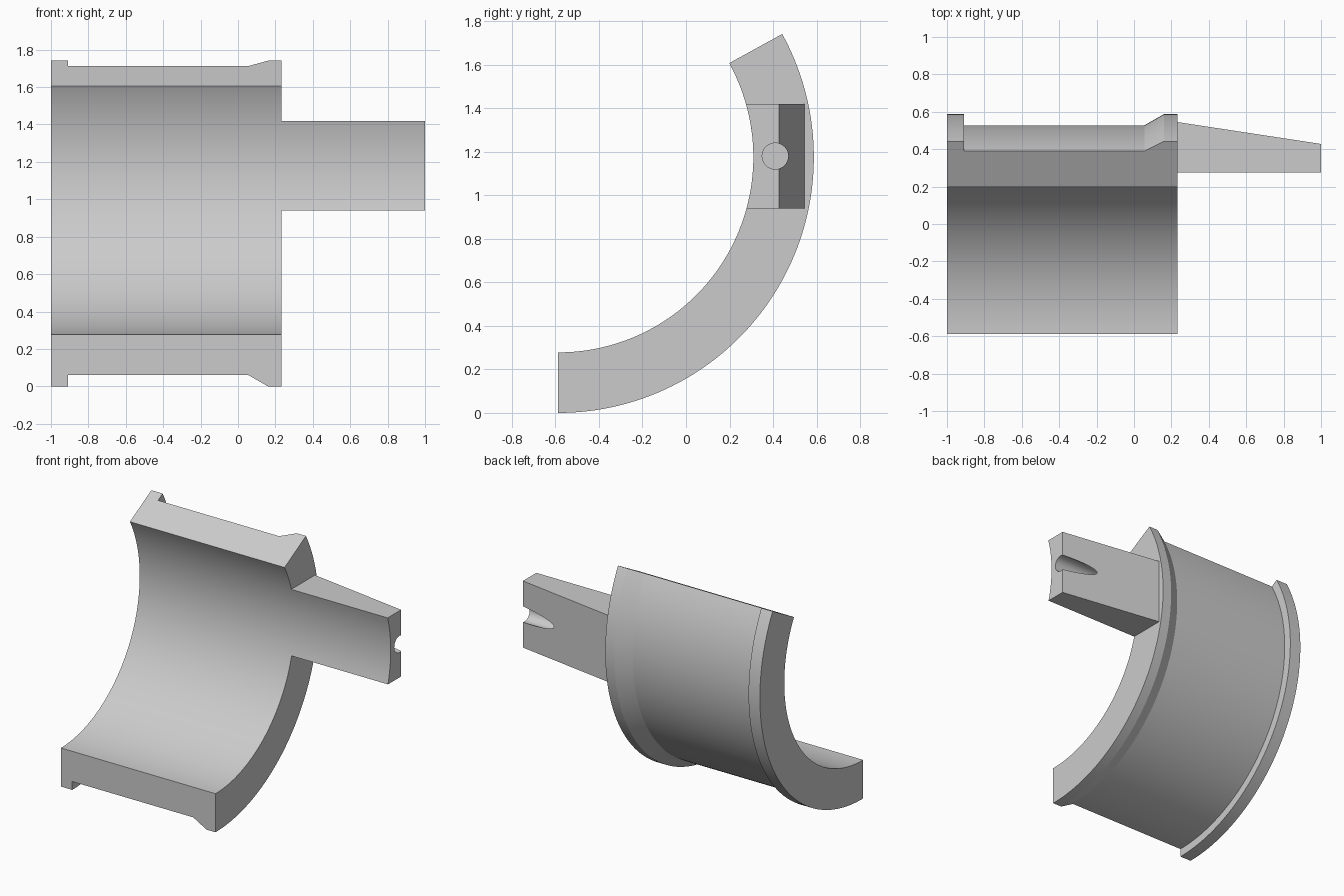
import bpy, bmesh, math
from mathutils import Matrix

cube = bpy.data.objects.get("Cube")
if cube:
    bpy.data.objects.remove(cube)

R_OUT, R_IN, R_GROOVE = 1.175, 0.897, 1.115
AXIS_Y, AXIS_Z = -0.5875, 1.175
END_X = 0.232

grey = bpy.data.materials.new("light grey")
grey.use_nodes = True
grey.diffuse_color = (0.6, 0.6, 0.6, 1)
grey.node_tree.nodes["Principled BSDF"].inputs["Base Color"].default_value = (0.6, 0.6, 0.6, 1)


def on_arc(r, a):
    """Point (y, z) at radius r and angle a around the shell axis."""
    return AXIS_Y + r * math.cos(a), AXIS_Z + r * math.sin(a)


def loft(name, rings):
    """Closed solid through matching cross-section rings, capped at both ends."""
    bm = bmesh.new()
    loops = [[bm.verts.new(p) for p in ring] for ring in rings]
    n = len(loops[0])
    for a, b in zip(loops, loops[1:]):
        for i in range(n):
            j = (i + 1) % n
            bm.faces.new((a[i], a[j], b[j], b[i]))
    bm.faces.new(loops[0])
    bm.faces.new(loops[-1][::-1])
    bmesh.ops.recalc_face_normals(bm, faces=bm.faces)
    mesh = bpy.data.meshes.new(name)
    bm.to_mesh(mesh)
    bm.free()
    mesh.materials.append(grey)
    ob = bpy.data.objects.new(name, mesh)
    bpy.context.collection.objects.link(ob)
    return ob


def smooth(ob):
    bpy.ops.object.select_all(action='DESELECT')
    ob.select_set(True)
    bpy.context.view_layer.objects.active = ob
    bpy.ops.object.shade_smooth_by_angle(angle=math.radians(20))


# Curved shell: flanged profile swept around the axis
profile = [(-1, R_IN), (-1, R_OUT), (-0.91, R_OUT), (-0.91, R_GROOVE),
           (0.055, R_GROOVE), (0.16, R_OUT), (END_X, R_OUT), (END_X, R_IN)]
start, end, steps = math.radians(-90), math.radians(28.8), 72
angles = [start + (end - start) * i / steps for i in range(steps + 1)]
shell = loft("curved_shell", [[(x, *on_arc(r, a)) for x, r in profile] for a in angles])

# Tapered tab: inside follows the shell bore, back slopes inward to the tip
z_low, z_high = 0.94, 1.42
a_low = math.asin((z_low - AXIS_Z) / R_IN)
a_high = math.asin((z_high - AXIS_Z) / R_IN)


def tab_section(x, back_y):
    inner = [on_arc(R_IN, a_low + (a_high - a_low) * i / 16) for i in range(17)]
    return [(x, y, z) for y, z in inner + [(back_y, z_high), (back_y, z_low)]]


tab = loft("tapered_tab", [tab_section(END_X, 0.545), tab_section(1, 0.428)])

# Round blind hole in the tab tip, breaking out through the sloped back
bm = bmesh.new()
bmesh.ops.create_cone(bm, cap_ends=True, segments=40, radius1=0.06, radius2=0.06, depth=0.6,
                      matrix=Matrix.Translation((0.9, 0.41, 1.18)) @ Matrix.Rotation(math.pi / 2, 4, 'Y'))
mesh = bpy.data.meshes.new("hole_cutter")
bm.to_mesh(mesh)
bm.free()
mesh.materials.append(grey)
cutter = bpy.data.objects.new("hole_cutter", mesh)
bpy.context.collection.objects.link(cutter)

cut = tab.modifiers.new("hole", 'BOOLEAN')
cut.operation = 'DIFFERENCE'
cut.solver = 'EXACT'
cut.object = cutter
bpy.context.view_layer.objects.active = tab
bpy.ops.object.modifier_apply(modifier=cut.name)
bpy.data.objects.remove(cutter)

for part in (shell, tab):
    smooth(part)
